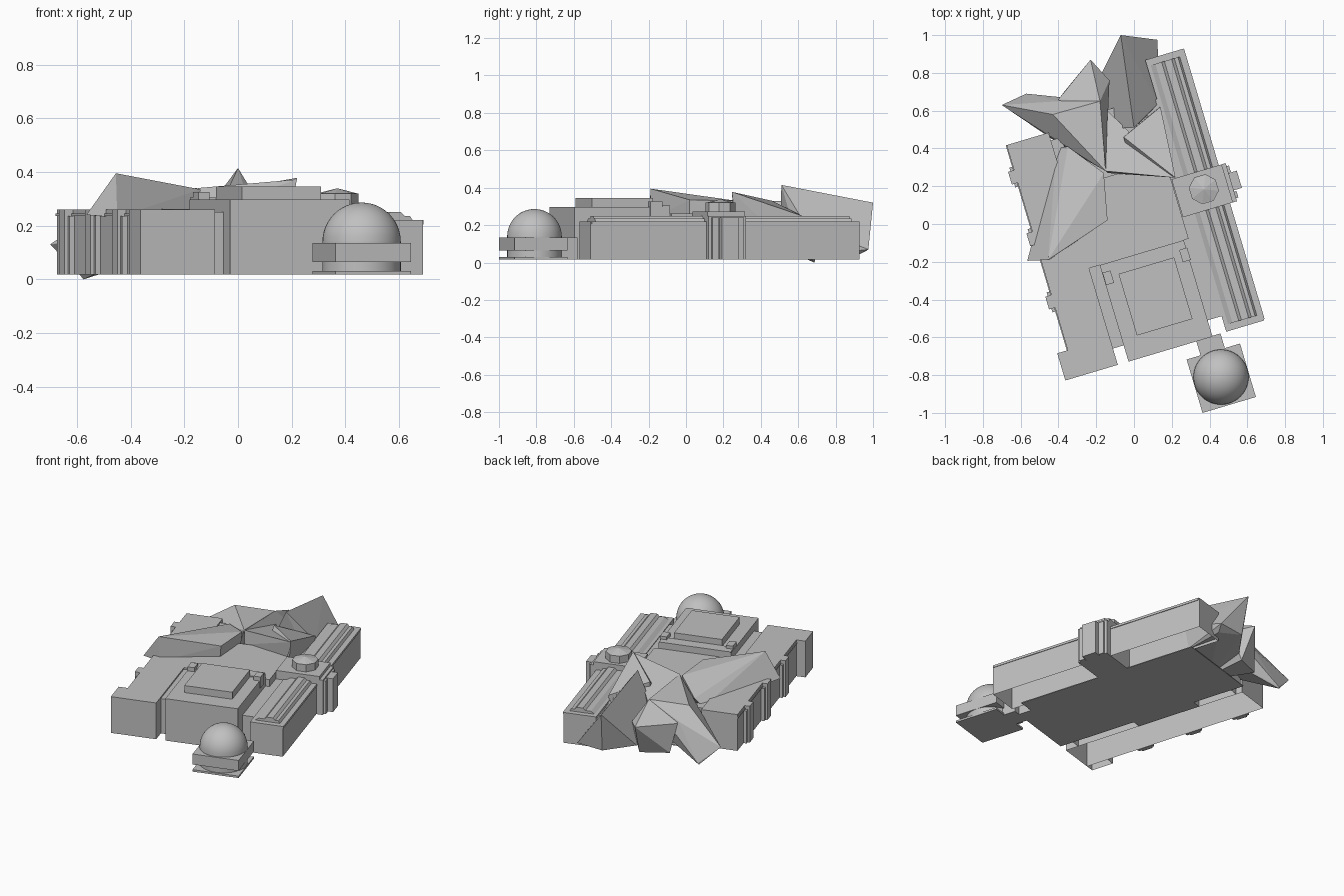
import bpy, bmesh, math
from mathutils import Matrix

if "Cube" in bpy.data.objects:
    bpy.data.objects.remove(bpy.data.objects["Cube"])

stone = bpy.data.materials.new("stone_grey")
stone.diffuse_color = (0.53, 0.53, 0.53, 1)
stone.use_nodes = True
stone.node_tree.nodes["Principled BSDF"].inputs["Base Color"].default_value = stone.diffuse_color
TURN = Matrix.Rotation(math.radians(16.6), 4, 'Z')   # street grid angle
BASE = 0.017


def finish(name, bm, turn=True):
    bmesh.ops.recalc_face_normals(bm, faces=bm.faces)
    if turn:
        bm.transform(TURN)
    me = bpy.data.meshes.new(name)
    bm.to_mesh(me)
    bm.free()
    me.materials.append(stone)
    ob = bpy.data.objects.new(name, me)
    bpy.context.collection.objects.link(ob)
    return ob


def block(name, u0, u1, v0, v1, z1, z0=BASE, open_bottom=False):
    bm = bmesh.new()
    bmesh.ops.create_cube(bm, size=1)
    bm.transform(Matrix.Translation(((u0 + u1) / 2, (v0 + v1) / 2, (z0 + z1) / 2))
                 @ Matrix.Diagonal((u1 - u0, v1 - v0, z1 - z0, 1)))
    ob = finish(name, bm)
    if open_bottom:
        bm = bmesh.new()
        bm.from_mesh(ob.data)
        bmesh.ops.delete(bm, geom=[f for f in bm.faces if f.normal.z < -0.9], context='FACES_ONLY')
        bm.to_mesh(ob.data)
        bm.free()
    return ob


def extrude_along(name, profile, v0, v1):
    """Roof section (u, z) swept along the building length."""
    bm = bmesh.new()
    f = bm.faces.new([bm.verts.new((u, v0, z)) for u, z in profile])
    r = bmesh.ops.extrude_face_region(bm, geom=[f])
    bmesh.ops.translate(bm, vec=(0, v1 - v0, 0),
                        verts=[g for g in r['geom'] if isinstance(g, bmesh.types.BMVert)])
    return finish(name, bm)


def crystal(name, pts):
    """Faceted solid wrapped around its corner points."""
    bm = bmesh.new()
    for p in pts:
        bm.verts.new(p)
    r = bmesh.ops.convex_hull(bm, input=bm.verts)
    bmesh.ops.delete(bm, geom=[g for g in r['geom_interior'] if isinstance(g, bmesh.types.BMVert)],
                     context='VERTS')
    return finish(name, bm, turn=False)


def disc(name, u, v, z0, z1, r0, r1, sides, angle=0):
    bm = bmesh.new()
    bmesh.ops.create_cone(bm, cap_ends=True, segments=sides, radius1=r0, radius2=r1, depth=z1 - z0)
    bm.transform(Matrix.Translation((u, v, (z0 + z1) / 2)) @ Matrix.Rotation(angle, 4, 'Z'))
    return finish(name, bm)


def smooth(ob):
    bpy.ops.object.select_all(action='DESELECT')
    ob.select_set(True)
    bpy.context.view_layer.objects.active = ob
    bpy.ops.object.shade_smooth_by_angle(angle=math.radians(35))


# central hall, lower roof behind it, and rooftop boxes
block("central_hall", -0.236, 0.228, -0.69, -0.157, 0.298)
block("hall_middle", -0.295, 0.255, -0.157, 0.28, 0.262)
block("hall_north_core", -0.236, 0.223, 0.28, 0.62, 0.20)
block("ground_floor", -0.236, 0.335, -0.60, 0.64, 0.022)
block("roof_box", -0.154, 0.153, -0.57, -0.23, 0.345, 0.298)
block("roof_bar", -0.234, 0.226, -0.23, -0.157, 0.305, 0.25)
for s in (-1, 1):
    block("roof_bar_end", *sorted((s * 0.19, s * 0.234)), -0.268, -0.20, 0.325, 0.25)

# links between the hall and both wings
block("east_link", 0.228, 0.305, -0.60, 0.60, 0.215, open_bottom=True)
block("west_link", -0.295, -0.236, -0.60, 0.55, 0.25, open_bottom=True)

# east wing: body, cornice and stepped roof
block("east_wing", 0.305, 0.515, -0.686, 0.815, 0.22, open_bottom=True)
for name, v0, v1 in (("roof_south", -0.65, -0.04), ("roof_north", 0.17, 0.78)):
    extrude_along("east_" + name, [(0.325, 0.22), (0.35, 0.236), (0.385, 0.236), (0.40, 0.25),
                                   (0.44, 0.25), (0.455, 0.236), (0.475, 0.236), (0.485, 0.22)], v0, v1)
block("east_cornice", 0.515, 0.519, -0.68, 0.81, 0.22, 0.205)

# east entrance block with porch, side piers and lantern
block("entrance_block", 0.258, 0.535, -0.04, 0.17, 0.272)
block("entrance_front", 0.535, 0.557, -0.04, 0.17, 0.25)
block("entrance_porch", 0.557, 0.602, 0.02, 0.115, 0.24)
for v in (-0.005, 0.135):
    block("entrance_pier", 0.557, 0.57, v - 0.018, v + 0.018, 0.24)
disc("lantern_base", 0.407, 0.071, 0.27, 0.32, 0.08, 0.08, 8, math.pi / 8)
disc("lantern_roof", 0.407, 0.071, 0.32, 0.338, 0.075, 0.004, 8, math.pi / 8)

# west wing: body, south pavilion, cornice and buttresses
block("west_wing", -0.527, -0.295, -0.69, 0.593, 0.26, open_bottom=True)
block("south_pavilion", -0.585, -0.527, -0.69, -0.54, 0.26, open_bottom=True)
block("west_cornice", -0.532, -0.527, -0.54, 0.593, 0.245, 0.235)
for v in (-0.27, 0.08, 0.42):
    block("buttress", -0.56, -0.527, v - 0.035, v + 0.035, 0.26)
    block("buttress_foot", -0.547, -0.527, v - 0.055, v + 0.055, 0.235)

# domed hall on a square gallery
block("dome_link", 0.139, 0.273, -0.78, -0.686, 0.135)
block("dome_plate", 0.062, 0.357, -1.062, -0.767, 0.03)
block("dome_gallery", 0.062, 0.357, -1.062, -0.767, 0.135, 0.065)
smooth(disc("dome_drum", 0.21, -0.908, 0.03, 0.14, 0.146, 0.146, 48))
bm = bmesh.new()
bmesh.ops.create_uvsphere(bm, u_segments=48, v_segments=24, radius=0.146)
bmesh.ops.bisect_plane(bm, geom=bm.verts[:] + bm.edges[:] + bm.faces[:],
                       plane_co=(0, 0, 0), plane_no=(0, 0, -1), clear_outer=True)
bm.transform(Matrix.Translation((0.21, -0.908, 0.14)))
smooth(finish("dome", bm))

# faceted crystal extension
crystal("west_crystal", [(-0.565, -0.195, 0.24), (-0.455, -0.19, 0.395), (-0.14, 0.02, 0.335),
                         (-0.16, 0.27, 0.33), (-0.35, 0.41, 0.28), (-0.41, 0.40, 0.23),
                         (-0.45, -0.19, 0.23), (-0.15, 0.02, 0.23), (-0.17, 0.27, 0.2)])
crystal("north_west_crystal", [(-0.70, 0.63, 0.13), (-0.575, 0.685, 0.0), (-0.43, 0.58, 0.32),
                               (-0.15, 0.28, 0.34), (-0.18, 0.65, 0.32), (-0.40, 0.65, 0.23),
                               (-0.36, 0.40, 0.20), (-0.45, 0.47, 0.16), (-0.20, 0.60, 0.12),
                               (-0.25, 0.35, 0.15), (-0.57, 0.69, 0.01)])
crystal("north_spur_crystal", [(-0.23, 0.87, 0.23), (-0.13, 0.76, 0.20), (-0.18, 0.65, 0.32),
                               (-0.40, 0.66, 0.22), (-0.15, 0.29, 0.33), (-0.20, 0.78, 0.02),
                               (-0.37, 0.70, 0.03), (-0.18, 0.40, 0.03)])
crystal("north_crystal", [(0.0, 0.51, 0.415), (-0.07, 1.0, 0.32), (0.125, 0.975, 0.07),
                          (0.13, 0.64, 0.20), (-0.18, 0.78, 0.06), (0.10, 0.92, 0.04),
                          (-0.05, 0.96, 0.06), (-0.18, 0.50, 0.03), (0.12, 0.62, 0.03)])
crystal("east_crystal", [(0.22, 0.245, 0.378), (-0.055, 0.46, 0.33), (0.14, 0.62, 0.25),
                         (-0.03, 0.36, 0.25), (0.20, 0.26, 0.26), (0.13, 0.62, 0.03),
                         (-0.05, 0.45, 0.05), (0.12, 0.40, 0.05)])
crystal("crystal_valley", [(-0.15, 0.28, 0.34), (-0.14, 0.27, 0.25), (0.22, 0.245, 0.372),
                           (0.19, 0.255, 0.26), (-0.02, 0.35, 0.28), (-0.14, 0.60, 0.26),
                           (-0.14, 0.50, 0.03), (0.0, 0.40, 0.03)])
